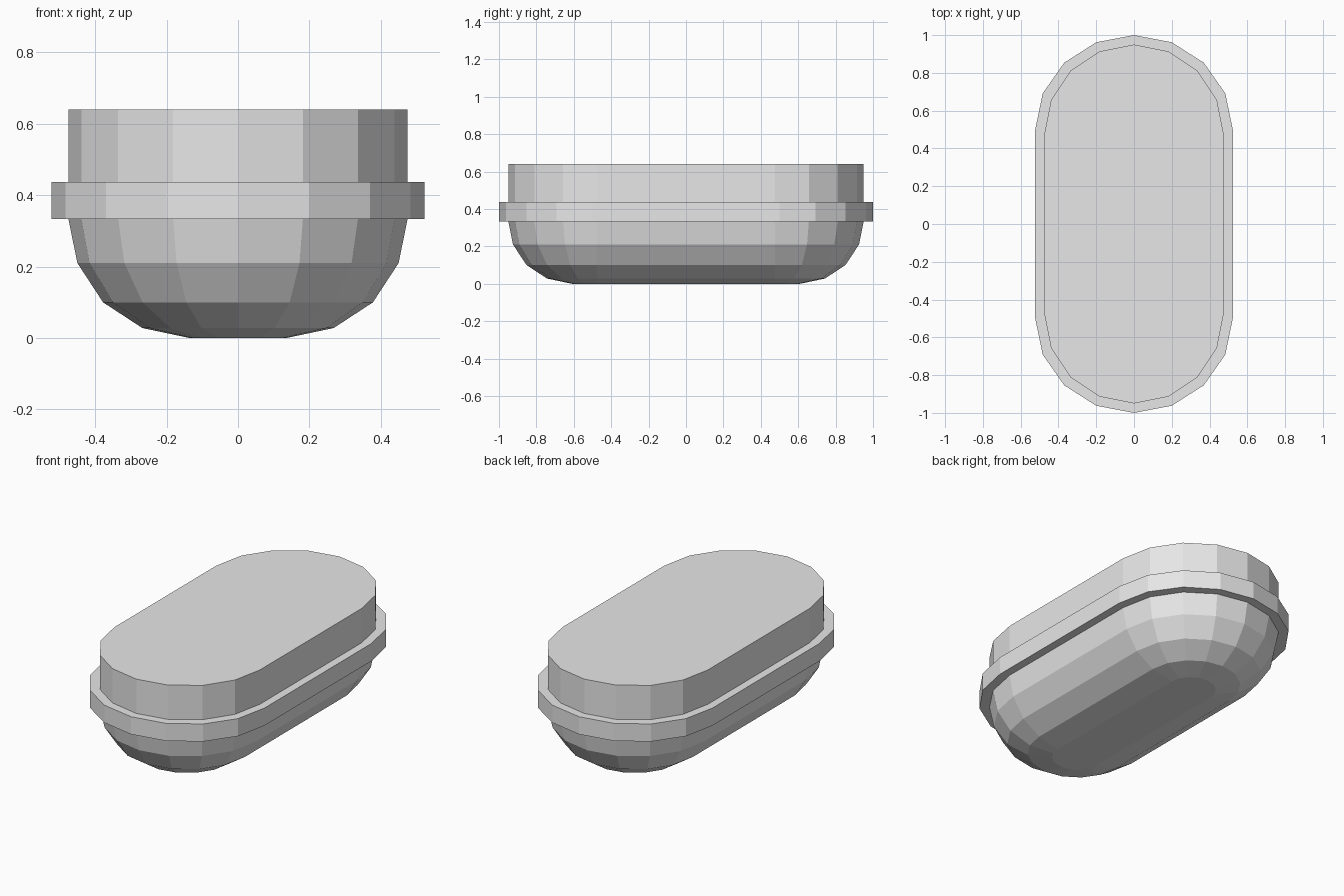
import bpy, bmesh, math

cube = bpy.data.objects.get("Cube")
if cube:
    bpy.data.objects.remove(cube, do_unlink=True)

# One plain grey finish
grey = bpy.data.materials.new("plain grey")
grey.use_nodes = True
colour = (0.8, 0.8, 0.8, 1)
grey.diffuse_color = colour
grey.node_tree.nodes["Principled BSDF"].inputs["Base Color"].default_value = colour

STEPS = 8          # facets per rounded end
INNER = 0.475      # body half width, also half the straight length
BODY = (INNER, INNER, INNER)
RIM = (0.523, 0.5, 0.5)


def capsule_ring(bm, width, depth, straight, z):
    """Loop of vertices: two rounded ends joined by straight sides."""
    ring = []
    for side in (1, -1):
        for i in range(STEPS + 1):
            a = math.pi * i / STEPS
            ring.append(bm.verts.new((side * width * math.cos(a),
                                      side * (straight + depth * math.sin(a)), z)))
    return ring


def loft(name, sections, cap_bottom=False, cap_top=False):
    """Skin a stack of (outline, z) sections, from bottom to top."""
    bm = bmesh.new()
    rings = [capsule_ring(bm, *outline, z) for outline, z in sections]
    for low, high in zip(rings, rings[1:]):
        for i in range(len(low)):
            j = (i + 1) % len(low)
            bm.faces.new((low[i], low[j], high[j], high[i]))
    if cap_bottom:
        bm.faces.new(rings[0][::-1])
    if cap_top:
        bm.faces.new(rings[-1])
    mesh = bpy.data.meshes.new(name)
    bm.to_mesh(mesh)
    bm.free()
    mesh.materials.append(grey)
    obj = bpy.data.objects.new(name, mesh)
    bpy.context.collection.objects.link(obj)
    return obj


# Rounded underside
profile = [(0.135, 0), (0.268, 0.028), (0.378, 0.1), (0.45, 0.21), (INNER, 0.333)]
loft("rounded_base", [((r, r, INNER), z) for r, z in profile], cap_bottom=True)

# Projecting band with ledges above and below
loft("rim_band", [(BODY, 0.333), (RIM, 0.333), (RIM, 0.437), (BODY, 0.437)])

# Straight-walled upper part with a flat top
loft("upper_body", [(BODY, 0.437), (BODY, 0.64)], cap_top=True)
